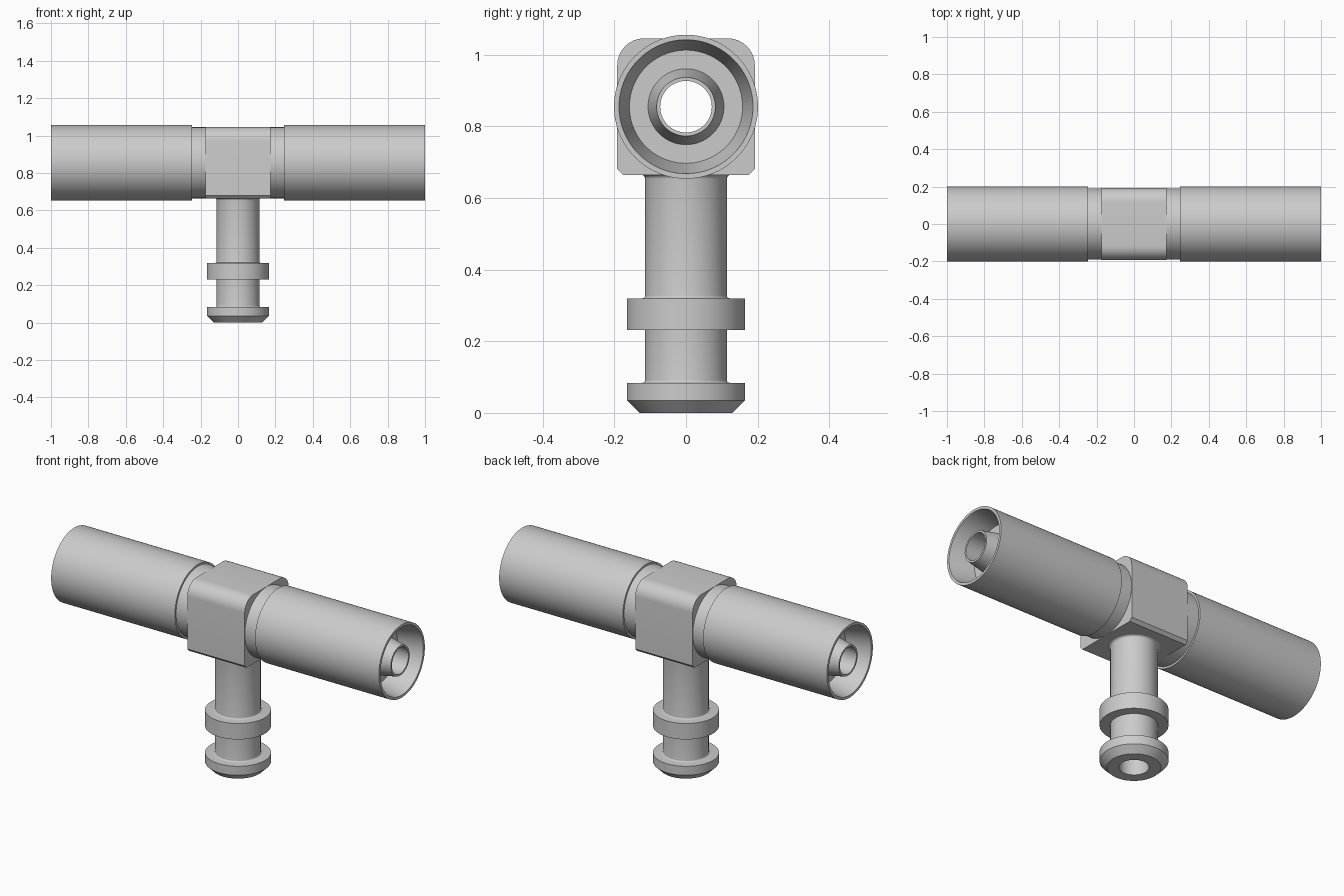
import bpy, math
from mathutils import Matrix

if "Cube" in bpy.data.objects:
    bpy.data.objects.remove(bpy.data.objects["Cube"])

AXIS_Z = 0.855
BORE = 0.072
SEG = 96
TO_X = Matrix.Translation((0, 0, AXIS_Z)) @ Matrix.Rotation(math.pi / 2, 4, 'Y')


def smooth(ob):
    bpy.ops.object.select_all(action='DESELECT')
    ob.select_set(True)
    bpy.context.view_layer.objects.active = ob
    bpy.ops.object.shade_smooth_by_angle(angle=math.radians(25))


def make(name, verts, faces):
    me = bpy.data.meshes.new(name)
    me.from_pydata(verts, [], faces)
    ob = bpy.data.objects.new(name, me)
    bpy.context.collection.objects.link(ob)
    return ob


def lathe(name, profile, matrix=Matrix()):
    """Spin an (r, h) profile around z, then place it with matrix."""
    n = len(profile)
    verts = [matrix @ Matrix.Rotation(2 * math.pi * s / SEG, 4, 'Z') @ Matrix.Translation((r, 0, h)).to_translation()
             for s in range(SEG) for r, h in profile]
    faces = [(s * n + i, (s + 1) % SEG * n + i, (s + 1) % SEG * n + i + 1, s * n + i + 1)
             for s in range(SEG) for i in range(n - 1)]
    ob = make(name, verts, faces)
    smooth(ob)
    return ob


def arc(cx, cy, r, a0, a1, n=8):
    return [(cx + r * math.cos(math.radians(a0 + (a1 - a0) * i / n)),
             cy + r * math.sin(math.radians(a0 + (a1 - a0) * i / n))) for i in range(n + 1)]


# Centre block: rounded top edges, small chamfers below
W, LO, HI, R, X = 0.192, 0.665, 1.046, 0.075, 0.175
outline = ([(-W + 0.016, LO), (W - 0.016, LO), (W, LO + 0.016)]
           + arc(W - R, HI - R, R, 0, 90) + arc(R - W, HI - R, R, 90, 180)
           + [(-W, LO + 0.016)])
n = len(outline)
block = make("centre_block",
             [(x, y, z) for x in (-X, X) for y, z in outline],
             [tuple(reversed(range(n))), tuple(range(n, 2 * n))]
             + [(i, (i + 1) % n, (i + 1) % n + n, i + n) for i in range(n)])


# Bores through the block
def bore(length, location, rotation):
    bpy.ops.mesh.primitive_cylinder_add(vertices=SEG, radius=BORE, depth=length,
                                        location=location, rotation=rotation)
    cutter = bpy.context.object
    cutter.hide_render = True
    mod = block.modifiers.new("bore", 'BOOLEAN')
    mod.operation, mod.solver, mod.object = 'DIFFERENCE', 'EXACT', cutter
    bpy.context.view_layer.objects.active = block
    bpy.ops.object.modifier_apply(modifier=mod.name)
    bpy.data.objects.remove(cutter)


bore(1, (0, 0, AXIS_Z), (0, math.pi / 2, 0))
bore(0.4, (0, 0, AXIS_Z - 0.2), (0, 0, 0))
smooth(block)

# Side arms: neck, sleeve, conical socket and tapered nozzle
arm_profile = [(0.190, X), (0.190, 0.245), (0.201, 0.245), (0.201, 1.0),
               (0.187, 1.0), (0.158, 0.865), (0.106, 0.865),
               (0.082, 0.99), (BORE, 0.99), (BORE, X)]
arm_profile.reverse()
for name, turn in (("right_arm", 0), ("left_arm", math.pi)):
    lathe(name, arm_profile[::-1], Matrix.Rotation(turn, 4, 'Z') @ TO_X)

# Stem: chamfered foot, collar and filleted shaft around its bore
S, F = 0.114, 0.165
f = 0.008
stem = ([(BORE, LO), (BORE, 0), (0.13, 0), (F, 0.035), (F, 0.084)]
        + arc(S + f, 0.084 + f, f, 270, 180, 4)
        + [(S, 0.232), (F, 0.232), (F, 0.32)]
        + arc(S + f, 0.32 + f, f, 270, 180, 4)
        + arc(S + 0.012, LO - 0.012, 0.012, 180, 90, 5))
lathe("stem", stem)
